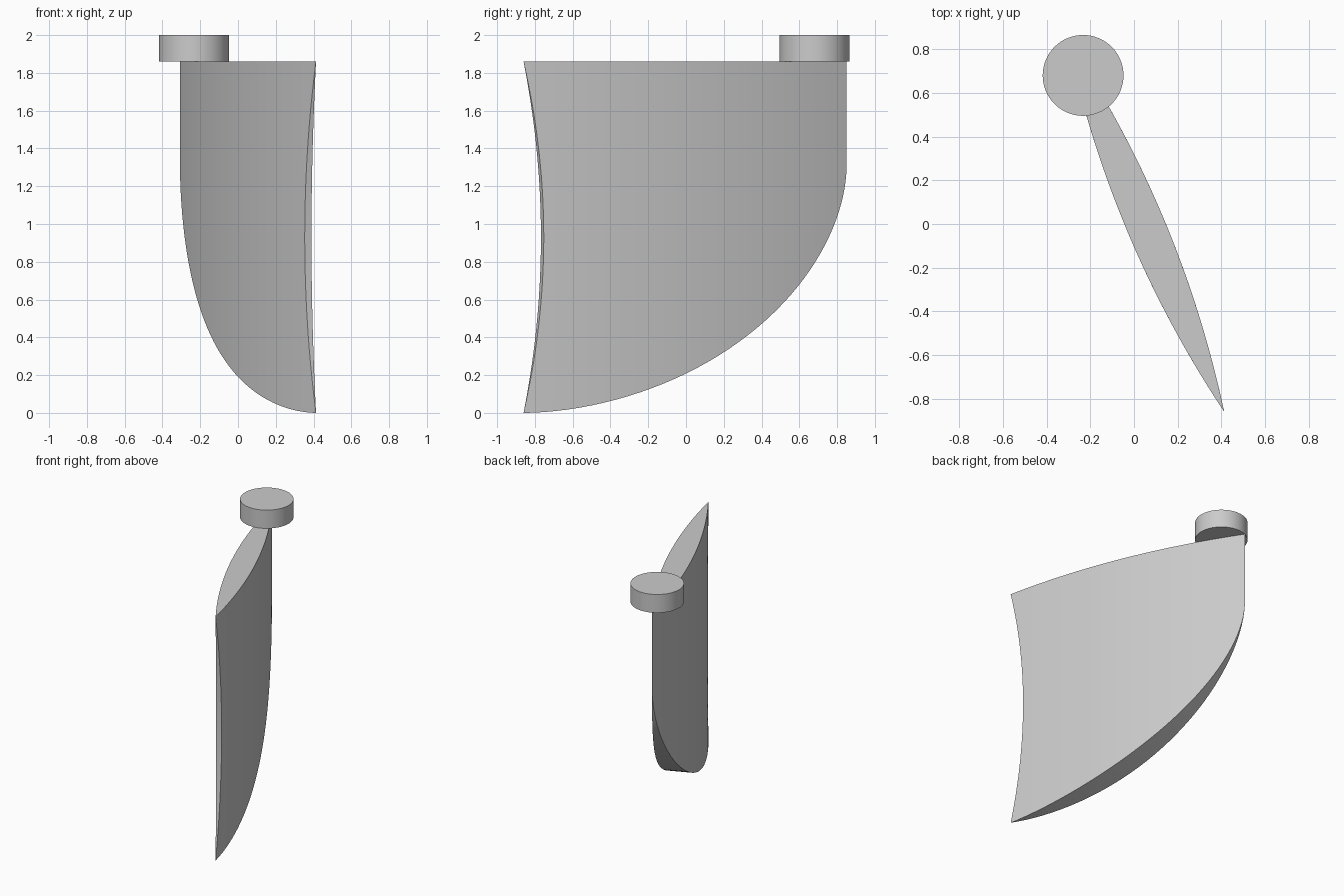
import bpy, bmesh, math
from mathutils import Vector

cube = bpy.data.objects.get("Cube")
if cube:
    bpy.data.objects.remove(cube, do_unlink=True)

grey = bpy.data.materials.new("plain grey")
grey.use_nodes = True
grey.diffuse_color = (0.6, 0.6, 0.6, 1)
grey.node_tree.nodes["Principled BSDF"].inputs["Base Color"].default_value = grey.diffuse_color

FRONT = Vector((0.413, -0.86))    # sharp front tip in plan
BACK = Vector((-0.307, 0.85))     # sharp back tip in plan
CHORD = (BACK - FRONT).length
ALONG = (BACK - FRONT).normalized()
ACROSS = Vector((-ALONG.y, ALONG.x))
HEIGHT, CURVE_TOP, POWER = 1.86, 1.3, 1.8
THICK, HOLLOW = 0.088, 0.108
COLS, ROWS, STRAIGHT = 32, 40, 10


def finish(name, bm):
    bmesh.ops.remove_doubles(bm, verts=bm.verts, dist=1e-5)
    bmesh.ops.recalc_face_normals(bm, faces=bm.faces)
    mesh = bpy.data.meshes.new(name)
    bm.to_mesh(mesh)
    bm.free()
    mesh.materials.append(grey)
    obj = bpy.data.objects.new(name, mesh)
    bpy.context.collection.objects.link(obj)
    bpy.ops.object.select_all(action='DESELECT')
    obj.select_set(True)
    bpy.context.view_layer.objects.active = obj
    bpy.ops.object.shade_smooth_by_angle(angle=math.radians(30))
    return obj


def lens_point(s, side, z):
    t = s / CHORD
    p = FRONT + ALONG * s + ACROSS * (side * THICK * 4 * t * (1 - t))
    return (p.x, p.y, z)


# Rows of the blade outline: swept lower edge, then the straight back edge
levels = []
for i in range(ROWS + 1):
    a = math.pi / 2 * i / ROWS
    back = CHORD * math.sin(a) ** (2 / POWER)
    levels.append((CURVE_TOP * (1 - max(math.cos(a), 0) ** (2 / POWER)), back))
for i in range(1, STRAIGHT + 1):
    levels.append((CURVE_TOP + (HEIGHT - CURVE_TOP) * i / STRAIGHT, CHORD))

# Blade: a lens in plan with a hollowed front edge
bm = bmesh.new()
rings = []
for z, back in levels:
    q = z / HEIGHT
    front = min(HOLLOW * 4 * q * (1 - q), back)
    steps = [front + (back - front) * j / COLS for j in range(COLS + 1)]
    ring = [bm.verts.new(lens_point(s, 1, z)) for s in steps]
    ring += [bm.verts.new(lens_point(s, -1, z)) for s in reversed(steps)]
    rings.append(ring)
for low, high in zip(rings, rings[1:]):
    for j in range(len(low)):
        k = (j + 1) % len(low)
        bm.faces.new((low[j], low[k], high[k], high[j]))
bm.faces.new(rings[-1])
finish("rudder_blade", bm)

# Round stock cap on top of the blade
bm = bmesh.new()
bmesh.ops.create_cone(bm, cap_ends=True, segments=64, radius1=0.185, radius2=0.185, depth=2 - HEIGHT)
cap = finish("stock_cap", bm)
cap.location = (-0.233, 0.68, (2 + HEIGHT) / 2)
